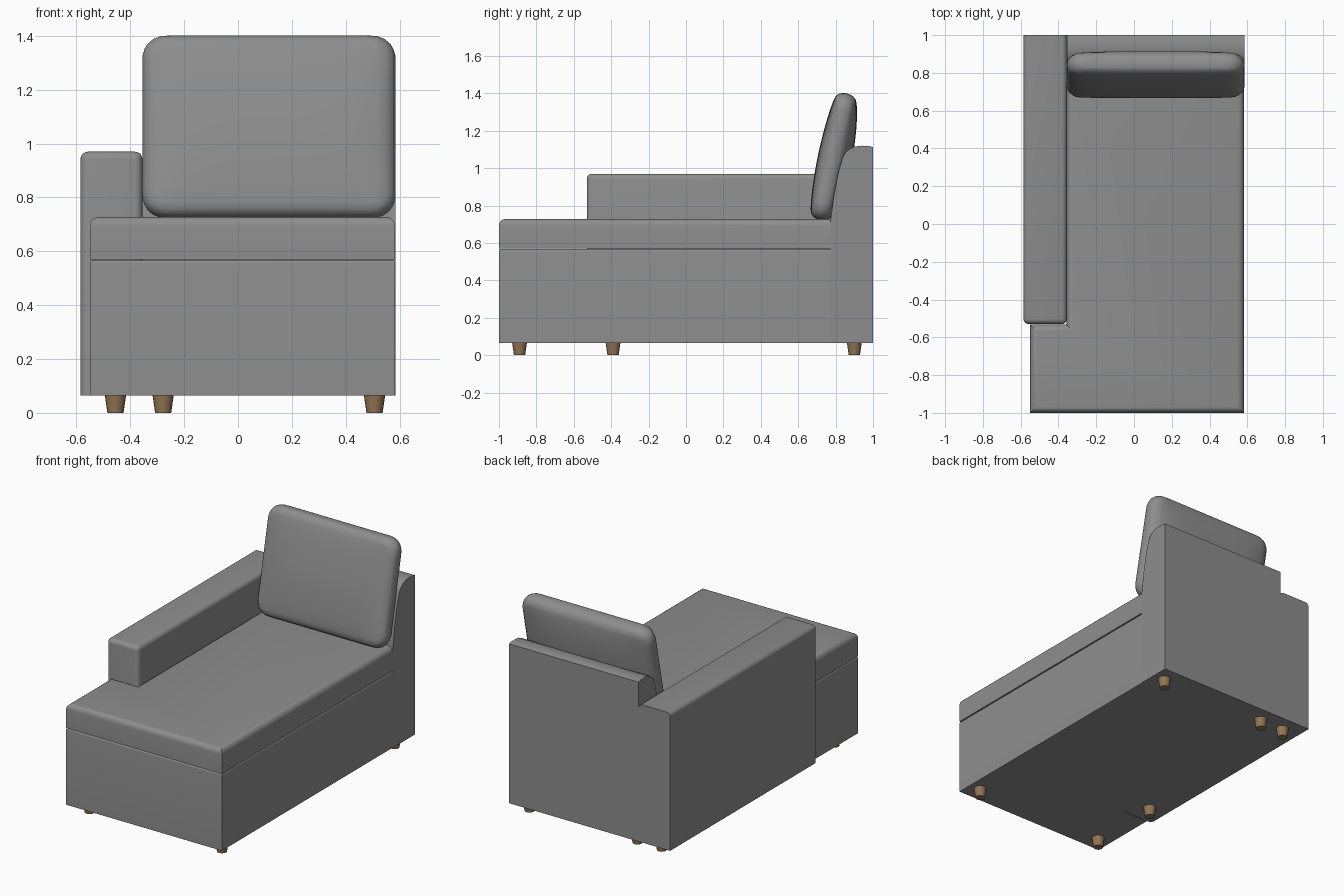
import bpy, bmesh, math
from mathutils import Vector, Matrix

if "Cube" in bpy.data.objects:
    bpy.data.objects.remove(bpy.data.objects["Cube"])


def material(name, rgb):
    m = bpy.data.materials.new(name)
    m.diffuse_color = (*rgb, 1)
    m.use_nodes = True
    m.node_tree.nodes["Principled BSDF"].inputs["Base Color"].default_value = m.diffuse_color
    return m


FABRIC = material("grey fabric", (0.27, 0.27, 0.27))
WOOD = material("brown wood", (0.29, 0.18, 0.09))


def finish(bm, name, mat, angle=35):
    bmesh.ops.recalc_face_normals(bm, faces=bm.faces[:])
    mesh = bpy.data.meshes.new(name)
    bm.to_mesh(mesh)
    bm.free()
    mesh.materials.append(mat)
    ob = bpy.data.objects.new(name, mesh)
    bpy.context.collection.objects.link(ob)
    bpy.ops.object.select_all(action='DESELECT')
    ob.select_set(True)
    bpy.context.view_layer.objects.active = ob
    bpy.ops.object.shade_smooth_by_angle(angle=math.radians(angle))
    return ob


def prism(name, points, direction, pick=None, radius=0.03):
    """Extrude an outline along a direction and round the picked edges."""
    bm = bmesh.new()
    face = bm.faces.new([bm.verts.new(p) for p in points])
    ext = bmesh.ops.extrude_face_region(bm, geom=[face])
    moved = [g for g in ext["geom"] if isinstance(g, bmesh.types.BMVert)]
    bmesh.ops.translate(bm, verts=moved, vec=direction)
    bmesh.ops.recalc_face_normals(bm, faces=bm.faces[:])
    if pick:
        edges = [e for e in bm.edges if pick(e.verts[0].co, e.verts[1].co)]
        bmesh.ops.bevel(bm, geom=edges, offset=radius, segments=5,
                        profile=0.5, affect='EDGES')
    return finish(bm, name, FABRIC)


# L-shaped base and seat mattress, wrapping the front of the arm
OUTLINE = [(-0.55, -1), (0.583, -1), (0.583, 0.8), (-0.357, 0.8),
           (-0.357, -0.533), (-0.55, -0.533)]


def outer_top(z):
    return lambda a, b: min(a.z, b.z) > z - 0.001 and min(a.y, b.y) < 0.79


prism("base", [(x, y, 0.065) for x, y in OUTLINE], (0, 0, 0.503),
      outer_top(0.568), 0.012)
prism("seat_mattress", [(x, y, 0.57) for x, y in OUTLINE], (0, 0, 0.158),
      outer_top(0.728), 0.035)

# Arm: rounded along the top and the front corners, square at the back
prism("arm", [(-0.585, -0.53, 0.065), (-0.355, -0.53, 0.065),
              (-0.355, 1, 0.065), (-0.585, 1, 0.065)], (0, 0, 0.905),
      lambda a, b: max(a.z, b.z) > 0.9 and min(a.y, b.y) < 0.9, 0.028)

# Backrest with a sloping front and a rounded top
BACK = [(0.77, 0.065), (0.77, 0.70), (0.79, 0.85), (0.815, 0.98), (0.835, 1.05),
        (0.85, 1.08), (0.875, 1.103), (0.905, 1.116), (0.94, 1.12),
        (0.98, 1.118), (1, 1.112), (1, 0.065)]
prism("backrest", [(-0.355, y, z) for y, z in BACK], (0.94, 0, 0))

# Puffy back cushion, leaning on the backrest
HX, HZ, CORNER = 0.47, 0.345, 0.085
bm = bmesh.new()
bmesh.ops.create_cube(bm, size=2)
bmesh.ops.subdivide_edges(bm, edges=bm.edges[:], cuts=27, use_grid_fill=True)
for v in bm.verts:
    u, w, s = v.co
    m = max(abs(u), abs(s))
    p = Vector((u * HX, s * HZ))
    inner = Vector((max(-HX + CORNER, min(HX - CORNER, p.x)),
                    max(-HZ + CORNER, min(HZ - CORNER, p.y))))
    d = p - inner
    if d.length > 1e-6:
        d *= max(abs(d.x), abs(d.y)) / d.length
    p = inner + d
    if m > 0.99:
        p *= 1 - 0.022 * w * w
    bulge = (1 - u ** 4) * (1 - s * s) * (0.045 if w > 0 else 0.025)
    half = 0.036 + 0.02 * math.sqrt(max(0, 1 - m ** 10)) + bulge
    v.co = (p.x, w * half, p.y)
bmesh.ops.transform(bm, verts=bm.verts[:], matrix=Matrix.Translation((0.115, 0.787, 1.062))
                    @ Matrix.Rotation(math.radians(-12), 4, 'X'))
finish(bm, "back_cushion", FABRIC, 60)

# Tapered wooden feet
FEET = [(-0.455, -0.89), (0.507, -0.89), (-0.455, -0.39),
        (-0.455, 0.9), (-0.278, 0.9), (0.507, 0.9)]
for i, (x, y) in enumerate(FEET):
    bm = bmesh.new()
    bmesh.ops.create_cone(bm, cap_ends=True, segments=20, radius1=0.03, radius2=0.04,
                          depth=0.07, matrix=Matrix.Translation((x, y, 0.035)))
    finish(bm, f"foot_{i + 1}", WOOD)
